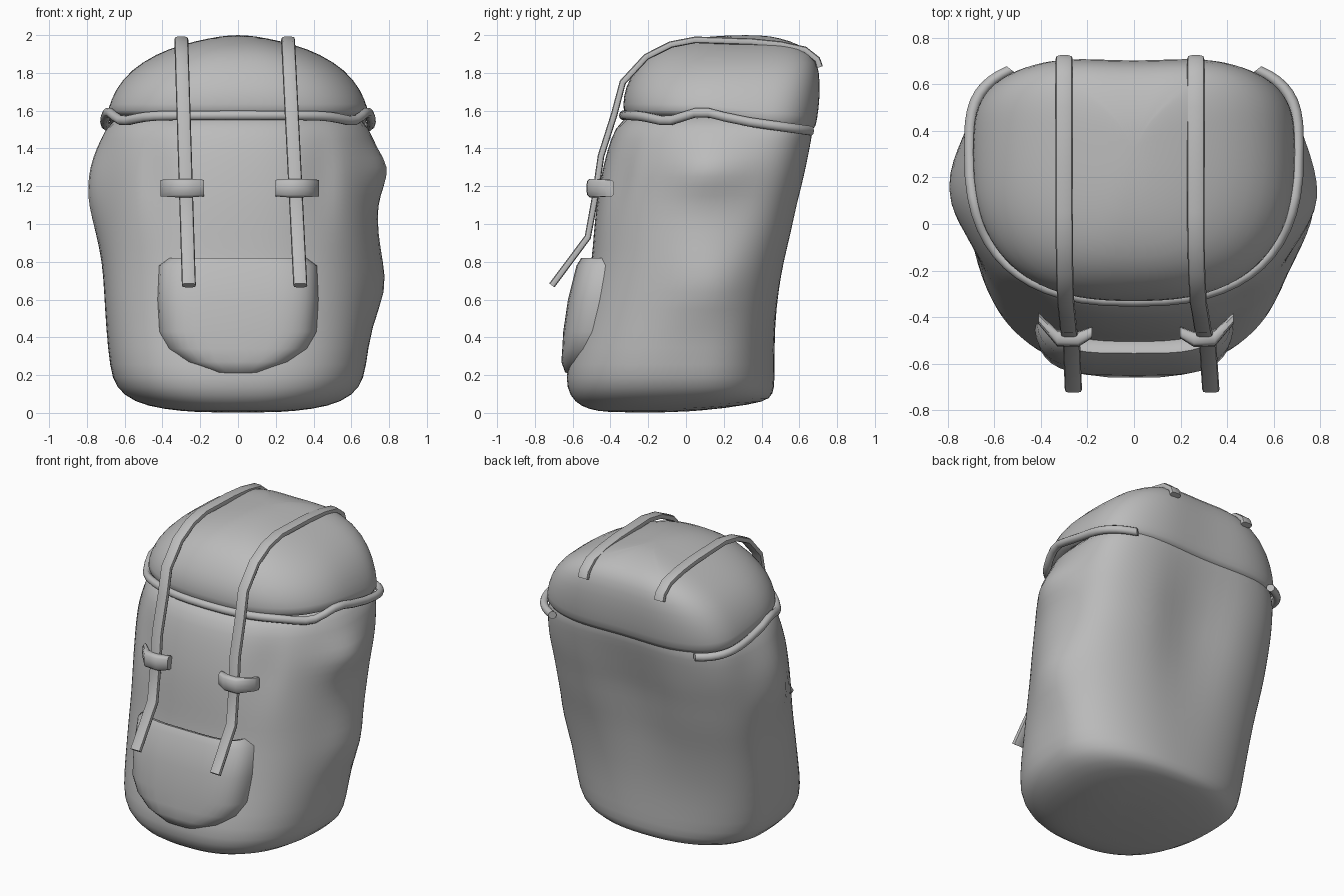
import bpy, bmesh
from math import sin, cos, pi, exp, radians, copysign
from mathutils import Vector

cube = bpy.data.objects.get("Cube")
if cube:
    bpy.data.objects.remove(cube)

GREY = (0.5, 0.5, 0.5, 1)
fabric = bpy.data.materials.new("grey_fabric")
fabric.use_nodes = True
fabric.diffuse_color = GREY
fabric.node_tree.nodes["Principled BSDF"].inputs["Base Color"].default_value = GREY


def loft(name, rings, subdiv=0, sharp=50):
    """Skin a list of closed point rings and cap both ends."""
    bm = bmesh.new()
    rows = [[bm.verts.new(p) for p in ring] for ring in rings]
    n = len(rows[0])
    for a, b in zip(rows, rows[1:]):
        for i in range(n):
            j = (i + 1) % n
            bm.faces.new((a[i], a[j], b[j], b[i]))
    bm.faces.new(rows[0])
    bm.faces.new(rows[-1])
    bmesh.ops.recalc_face_normals(bm, faces=bm.faces)
    mesh = bpy.data.meshes.new(name)
    bm.to_mesh(mesh)
    bm.free()
    mesh.materials.append(fabric)
    for face in mesh.polygons:
        face.use_smooth = True
    if not subdiv:
        mesh.set_sharp_from_angle(angle=radians(sharp))
    obj = bpy.data.objects.new(name, mesh)
    bpy.context.collection.objects.link(obj)
    if subdiv:
        mod = obj.modifiers.new("soften", 'SUBSURF')
        mod.levels = mod.render_levels = subdiv


def spow(v, p):
    return copysign(abs(v) ** p, v)


def section_point(t, z, hw, front, back, centre=0.62, pf=0.82, pb=0.6):
    """Point on a D-shaped section: round front, squarer back."""
    yc = front + centre * (back - front)
    s, p = sin(t), pf if sin(t) < 0 else pb
    depth = yc - front if s < 0 else back - yc
    return Vector((hw * spow(cos(t), p), yc + depth * spow(s, p), z))


def section(*args, n=48, **kw):
    return [section_point(2 * pi * i / n, *args, **kw) for i in range(n)]


def oval(centre, u, v, n=10, p=0.6):
    """Rounded rectangle spanned by half-axes u and v."""
    return [centre + u * spow(cos(2 * pi * i / n), p) + v * spow(sin(2 * pi * i / n), p)
            for i in range(n)]


# Main bag: soft D-shaped sack leaning backwards
body_profile = [
    (0.0, .2, -.42, .05), (.02, .41, -.52, .36), (.055, .55, -.59, .45),
    (.13, .65, -.635, .47), (.24, .68, -.635, .47), (.45, .70, -.57, .475),
    (.65, .71, -.53, .505), (.8, .715, -.5, .535), (.95, .72, -.49, .575),
    (1.1, .72, -.475, .605), (1.2, .72, -.46, .63), (1.3, .72, -.44, .65),
    (1.4, .71, -.415, .668), (1.5, .695, -.38, .685), (1.62, .63, -.30, .68)]

# Side lumps: side, y, z, amount, y spread, z spread
lumps = [(-1, .15, 1.16, .09, .2, .22), (1, .12, 1.28, .10, .2, .12),
         (1, .1, .70, .10, .2, .14), (1, .1, 1.0, .03, .2, .1),
         (-1, .2, 1.36, .03, .15, .08)]


def rumple(p):
    x, y, z = p
    for side, ly, lz, amount, sy, sz in lumps:
        if x * side > 0:
            p.x += side * amount * exp(-((y - ly) / sy) ** 2 - ((z - lz) / sz) ** 2)
    if y > .2:      # hollow along the wearer's back
        p.y -= .06 * exp(-(x / .22) ** 2 - ((z - 1.1) / .42) ** 2)
    elif y < -.1:   # creases beside the front panel
        p.y += .035 * exp(-((abs(x) - .44) / .06) ** 2 - ((z - 1.25) / .2) ** 2)
    if z < .1:      # base rises toward the back
        p.z += .09 * max(0, y) * (1 - z / .1)
    return p


loft("main_bag", [[rumple(p) for p in section(*row, pf=min(.86, .78 + .05 * row[0]),
                                              pb=max(.58, .88 - .22 * row[0]))]
                  for row in body_profile], subdiv=1)


# Domed lid whose lower edge drops toward the back
def droop(p):
    fade = min(1, max(0, (1.85 - p.z) / .26))
    p.z -= .14 * max(0, p.y - .08) * fade
    if p.y > .5:
        p.y -= .02 * exp(-(p.x / .2) ** 2)
    return p


lid_profile = [
    (1.565, .58, -.24, .62), (1.57, .70, -.33, .69), (1.63, .69, -.335, .705),
    (1.72, .655, -.325, .72), (1.82, .57, -.27, .72), (1.90, .435, -.195, .69),
    (1.95, .30, -.095, .62), (1.985, .15, .04, .52), (2.0, .04, .22, .4)]
loft("lid", [[droop(p) for p in section(*row, pf=.78)] for row in lid_profile], subdiv=1)

# Piping around the lid edge, open at the back
up = Vector((0, 0, 1))
piping = []
steps = 44
for i in range(steps + 1):
    t = radians(128 + 284 * i / steps)
    p = droop(section_point(t, 1.575, .705, -.33, .715, pf=.78))
    out = Vector((p.x, p.y - .25, 0)).normalized()
    p.z += .02 * exp(-((p.y - .1) / .12) ** 2) - .03 * exp(-((p.y + .1) / .1) ** 2)
    piping.append(oval(p, out * .025, up * .026, p=1))
loft("lid_piping", piping)

# Front pocket: bulging pouch with a rounded lower edge
pocket_profile = [
    (.20, .05, -.60), (.215, .16, -.64), (.27, .30, -.66), (.34, .385, -.655),
    (.43, .425, -.65), (.6, .43, -.625), (.78, .42, -.58), (.82, .37, -.555),
    (.815, .36, -.53), (.77, .35, -.50)]
pocket = [section(z, hw, front, -.32, centre=.95, pf=.52, n=40)
          for z, hw, front in pocket_profile]
loft("front_pocket", pocket)

# Two straps over the lid, each with a buckle loop
strap_path = [(.708, 1.83), (.695, 1.87), (.63, 1.922), (.5, 1.95), (.35, 1.965),
              (.05, 1.975), (-.08, 1.95), (-.21, 1.885), (-.335, 1.75), (-.38, 1.58),
              (-.45, 1.36), (-.485, 1.12), (-.52, .93), (-.71, .675)]


def strap(name, x_top, x_bottom):
    rings = []
    last = len(strap_path) - 1
    for i, (y, z) in enumerate(strap_path):
        y0, z0 = strap_path[max(0, i - 1)]
        y1, z1 = strap_path[min(last, i + 1)]
        normal = Vector((0, z0 - z1, y1 - y0)).normalized()
        x = x_top + (x_bottom - x_top) * min(1, max(0, (1.97 - z) / 1.3)) * (y < 0)
        rings.append(oval(Vector((x, y, z)), Vector((.037, 0, 0)), normal * .018))
    loft(name, rings)


def buckle(name, x, side):
    # offset outward, y, half depth, half height
    shape = [(-.10, -.465, .025, .045), (-.04, -.495, .033, .05),
             (.05, -.49, .035, .05), (.13, -.405, .025, .045)]
    loft(name, [oval(Vector((x + side * dx, y, 1.19)), Vector((0, hy, 0)), up * hz)
                for dx, y, hy, hz in shape])


for label, side, top, bottom in (("right", -1, -.30, -.26), ("left", 1, .265, .33)):
    strap(label + "_strap", top, bottom)
    buckle(label + "_buckle", (top + bottom) / 2, side)
